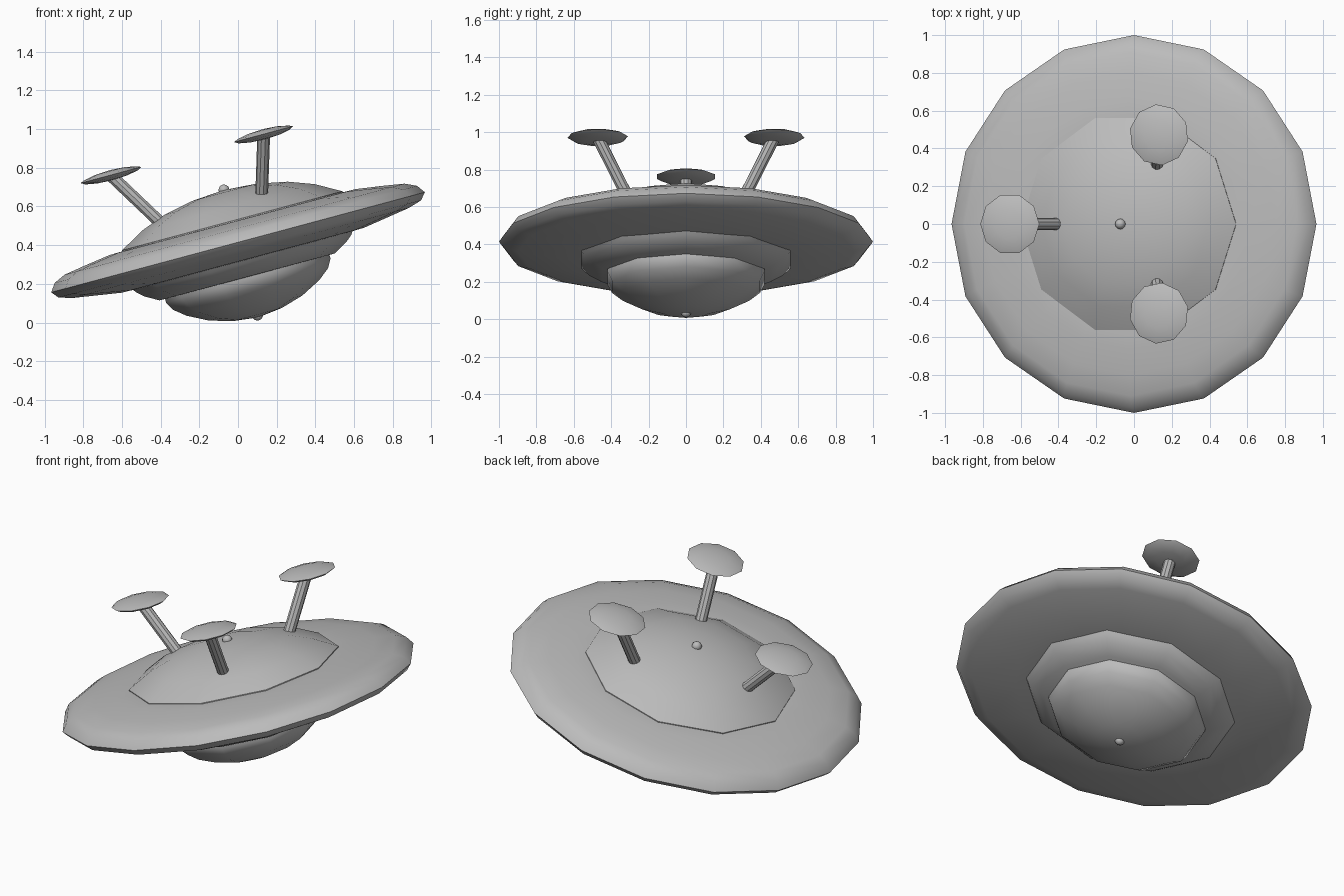
import bpy, bmesh, math
from mathutils import Matrix, Vector

cube = bpy.data.objects.get("Cube")
if cube:
    bpy.data.objects.remove(cube, do_unlink=True)

# One grey metal for the whole craft
GREY = (0.5, 0.5, 0.5, 1.0)
metal = bpy.data.materials.new("grey_metal")
metal.diffuse_color = GREY
metal.use_nodes = True
metal.node_tree.nodes["Principled BSDF"].inputs["Base Color"].default_value = GREY

# The craft is built level around its own axis, then banked
BANK = Matrix.Translation((0, 0, 0.415)) @ Matrix.Rotation(math.radians(-15), 4, 'Y')


def finish(name, bm, local=Matrix(), angle=50):
    bmesh.ops.recalc_face_normals(bm, faces=bm.faces[:])
    mesh = bpy.data.meshes.new(name)
    bm.to_mesh(mesh)
    bm.free()
    obj = bpy.data.objects.new(name, mesh)
    bpy.context.collection.objects.link(obj)
    mesh.materials.append(metal)
    obj.matrix_world = BANK @ local
    bpy.ops.object.select_all(action='DESELECT')
    obj.select_set(True)
    bpy.context.view_layer.objects.active = obj
    bpy.ops.object.shade_smooth_by_angle(angle=math.radians(angle))
    return obj


def lathe(name, profile, sides, local=Matrix(), angle=50):
    """Spin (radius, height) points around z; radius 0 becomes a pole."""
    bm = bmesh.new()
    rings = []
    for r, h in profile:
        count = sides if r > 0 else 1
        rings.append([bm.verts.new((r * math.cos(math.tau * i / sides),
                                    r * math.sin(math.tau * i / sides), h))
                      for i in range(count)])
    for a, b in zip(rings, rings[1:]):
        for i in range(sides):
            j = (i + 1) % sides
            quad = [a[i % len(a)], a[j % len(a)], b[j % len(b)], b[i % len(b)]]
            bm.faces.new(list(dict.fromkeys(quad)))
    return finish(name, bm, local, angle)


def ball(name, height):
    bm = bmesh.new()
    bmesh.ops.create_uvsphere(bm, u_segments=12, v_segments=8, radius=0.028)
    finish(name, bm, Matrix.Translation((0, 0, height)), 60)


# Main saucer disc
lathe("saucer_disc", [(0, 0.11), (0.58, 0.11), (0.66, 0.108), (0.80, 0.088), (0.91, 0.070),
                      (0.97, 0.042), (1.0, 0), (0.97, -0.036), (0.90, -0.057),
                      (0.65, -0.096), (0.50, -0.10), (0, -0.10)], 16)

# Upper dome
lathe("upper_dome", [(0, 0.28), (0.17, 0.268), (0.33, 0.236), (0.46, 0.188),
                     (0.59, 0.115), (0.59, 0.09), (0, 0.09)], 10)

# Lower collar and belly dome
lathe("lower_collar", [(0, -0.08), (0.60, -0.08), (0.575, -0.115), (0.54, -0.145),
                       (0.47, -0.185), (0, -0.195)], 10)
lathe("belly_dome", [(0, -0.17), (0.44, -0.17), (0.44, -0.205), (0.415, -0.25), (0.355, -0.298),
                     (0.25, -0.352), (0.13, -0.387), (0, -0.402)], 10)

# Small knobs at both poles
ball("top_knob", 0.28)
ball("bottom_knob", -0.39)

# Three splayed masts, each carrying a lens-shaped dish
foot, head = Vector((0.36, 0, 0.20)), Vector((0.54, 0, 0.495))
lean = (head - foot).to_track_quat('Z', 'Y').to_matrix().to_4x4()
length = (head - foot).length
for n, label in enumerate(("left_rear", "right", "left_front")):
    turn = Matrix.Rotation(math.radians(60 + 120 * n), 4, 'Z')
    lathe("mast_" + label, [(0, 0), (0.033, 0), (0.033, length), (0, length)], 10,
          turn @ Matrix.Translation(foot) @ lean, 30)
    lathe("dish_" + label, [(0, 0.026), (0.08, 0.021), (0.14, 0.009), (0.162, 0),
                            (0.14, -0.013), (0.08, -0.024), (0, -0.028)], 10,
          turn @ Matrix.Translation((0.545, 0, 0.506)))
